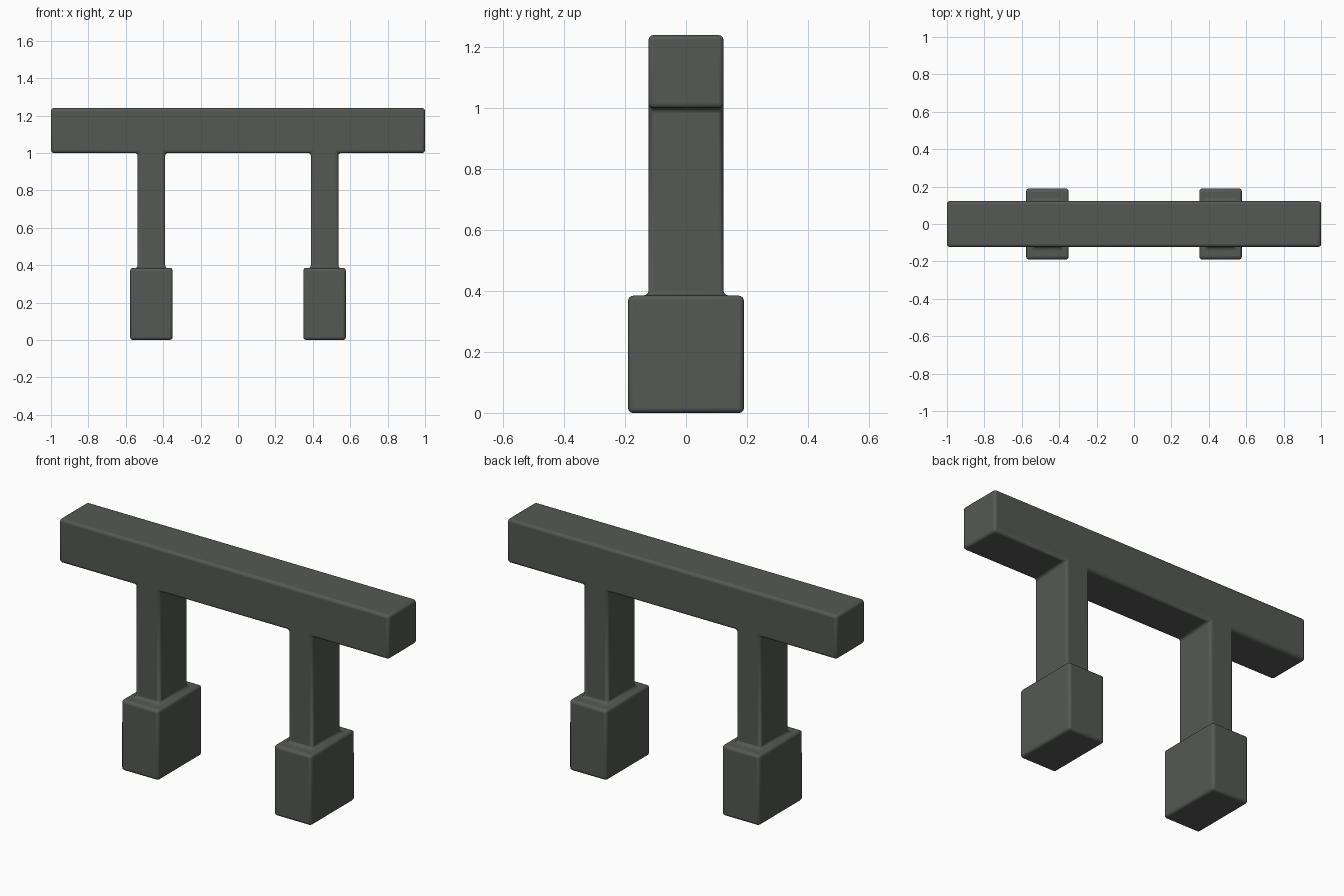
import bpy, bmesh
from mathutils import Vector

if "Cube" in bpy.data.objects:
    bpy.data.objects.remove(bpy.data.objects["Cube"])

HALF_Y, FOOT_Y = 0.123, 0.19       # half depth of beam/posts and of feet
LEG_X, POST_W, FOOT_W = 0.463, 0.147, 0.227
FOOT_TOP, BEAM_BOTTOM, BEAM_TOP = 0.385, 1.0, 1.24

bm = bmesh.new()

# Beam and posts: one front profile, extruded in depth
pts = [(-1, BEAM_TOP), (-1, BEAM_BOTTOM)]
for cx in (-LEG_X, LEG_X):
    l, r = cx - POST_W / 2, cx + POST_W / 2
    pts += [(l, BEAM_BOTTOM), (l, FOOT_TOP), (r, FOOT_TOP), (r, BEAM_BOTTOM)]
pts += [(1, BEAM_BOTTOM), (1, BEAM_TOP)]
face = bm.faces.new([bm.verts.new((x, -HALF_Y, z)) for x, z in pts])
ext = bmesh.ops.extrude_face_region(bm, geom=[face], use_keep_orig=True)
for v in ext["geom"]:
    if isinstance(v, bmesh.types.BMVert):
        v.co.y = HALF_Y
bmesh.ops.recalc_face_normals(bm, faces=bm.faces)


def extrude(f):
    new = bmesh.ops.extrude_discrete_faces(bm, faces=[f])["faces"][0]
    return new


# Feet: widen each post end into a ledge, then pull it down to the ground
ends = [f for f in bm.faces if all(abs(v.co.z - FOOT_TOP) < 1e-5 for v in f.verts)]
for f in ends:
    cx = LEG_X if f.calc_center_median().x > 0 else -LEG_X
    ledge = extrude(f)
    for v in ledge.verts:
        v.co.x = cx + (FOOT_W / 2 if v.co.x > cx else -FOOT_W / 2)
        v.co.y = FOOT_Y if v.co.y > 0 else -FOOT_Y
    for v in extrude(ledge).verts:
        v.co.z = 0
bmesh.ops.recalc_face_normals(bm, faces=bm.faces)

mesh = bpy.data.meshes.new("two_legged_beam")
bm.to_mesh(mesh)
bm.free()
obj = bpy.data.objects.new("two_legged_beam", mesh)
bpy.context.collection.objects.link(obj)

# Softened outer edges and filleted joints
bev = obj.modifiers.new("soft_edges", "BEVEL")
bev.width = 0.015
bev.segments = 3
bev.limit_method = "ANGLE"

mat = bpy.data.materials.new("dark_grey_green")
mat.diffuse_color = (0.09, 0.098, 0.09, 1)
mat.use_nodes = True
mat.node_tree.nodes["Principled BSDF"].inputs["Base Color"].default_value = mat.diffuse_color
mesh.materials.append(mat)

bpy.context.view_layer.objects.active = obj
obj.select_set(True)
bpy.ops.object.shade_smooth_by_angle(angle=0.7)
